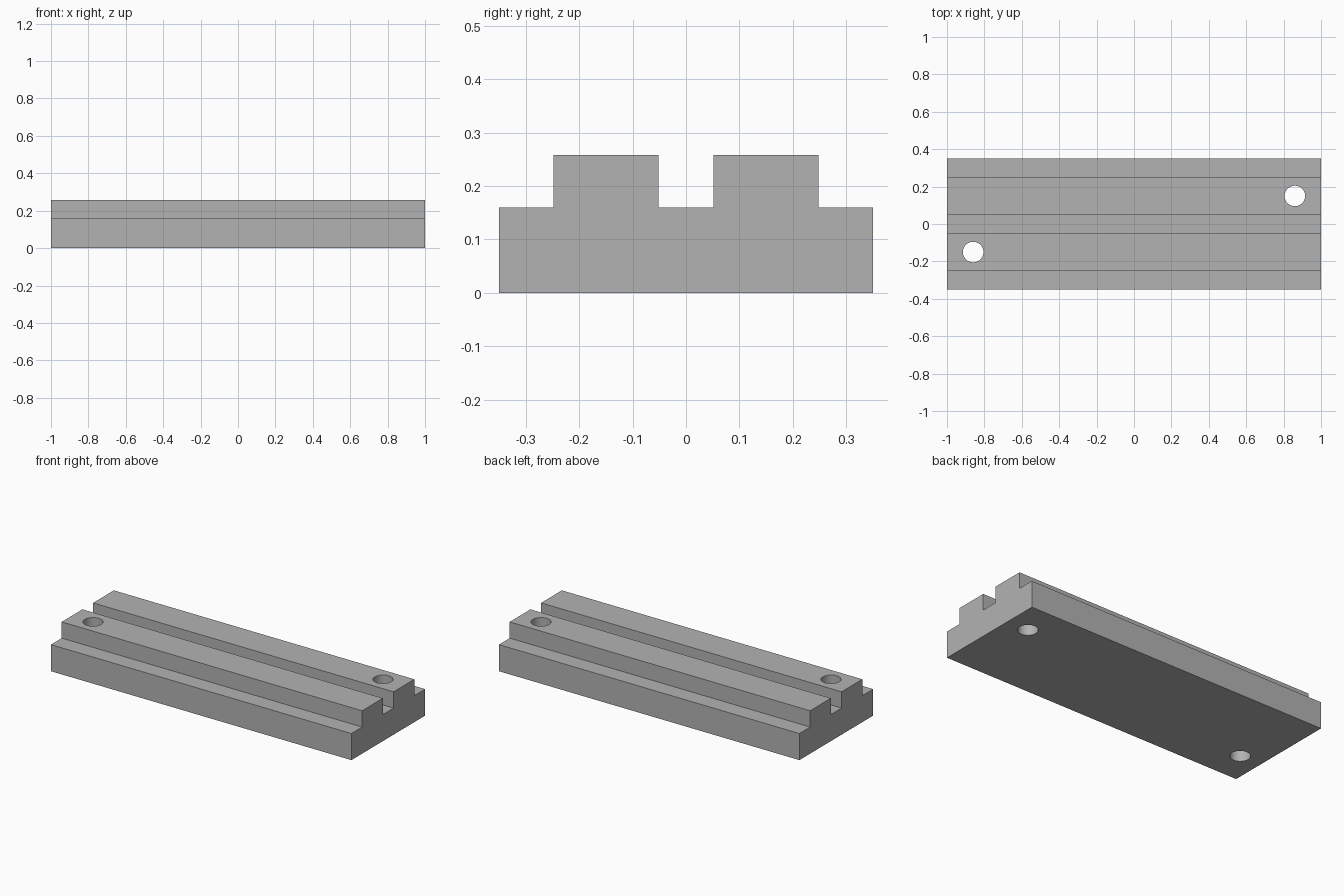
import bpy
import bmesh
import math

default = bpy.data.objects.get("Cube")
if default:
    bpy.data.objects.remove(default, do_unlink=True)

LENGTH, HALF_WIDTH = 2.0, 0.35
RIDGE_OUTER, RIDGE_INNER = 0.248, 0.051
STEP_Z, TOP_Z = 0.16, 0.258
HOLE_X, HOLE_Y, HOLE_RADIUS = 0.86, 0.15, 0.055

grey = bpy.data.materials.new("plain grey")
grey.use_nodes = True
color = (0.45, 0.45, 0.45, 1)
grey.diffuse_color = color
grey.node_tree.nodes["Principled BSDF"].inputs["Base Color"].default_value = color

# Stepped rail: mirrored half profile extruded along x
half = [(HALF_WIDTH, 0), (HALF_WIDTH, STEP_Z), (RIDGE_OUTER, STEP_Z),
        (RIDGE_OUTER, TOP_Z), (RIDGE_INNER, TOP_Z), (RIDGE_INNER, STEP_Z)]
profile = half + [(-y, z) for y, z in reversed(half)]

bm = bmesh.new()
end = bm.faces.new([bm.verts.new((-LENGTH / 2, y, z)) for y, z in profile])
extruded = bmesh.ops.extrude_face_region(bm, geom=[end], use_keep_orig=True)
bmesh.ops.translate(bm, vec=(LENGTH, 0, 0),
                    verts=[v for v in extruded["geom"] if isinstance(v, bmesh.types.BMVert)])
bmesh.ops.recalc_face_normals(bm, faces=bm.faces)
mesh = bpy.data.meshes.new("grooved_rail")
bm.to_mesh(mesh)
bm.free()
rail = bpy.data.objects.new("grooved_rail", mesh)
bpy.context.collection.objects.link(rail)
mesh.materials.append(grey)

# Mounting holes at opposite corners, drilled through both ridges
bpy.context.view_layer.objects.active = rail
for side in (-1, 1):
    bpy.ops.mesh.primitive_cylinder_add(
        vertices=48, radius=HOLE_RADIUS, depth=1,
        location=(side * HOLE_X, side * HOLE_Y, TOP_Z / 2))
    cutter = bpy.context.object
    cutter.name = "hole_cutter"
    cutter.hide_render = True
    cutter.data.materials.append(grey)
    drill = rail.modifiers.new("mounting_hole", "BOOLEAN")
    drill.operation = "DIFFERENCE"
    drill.solver = "EXACT"
    drill.object = cutter
    bpy.context.view_layer.objects.active = rail
    bpy.ops.object.modifier_apply(modifier=drill.name)
    bpy.data.objects.remove(cutter, do_unlink=True)

# Smooth hole walls, crisp edges elsewhere
rail.select_set(True)
bpy.ops.object.shade_smooth_by_angle(angle=math.radians(30))
